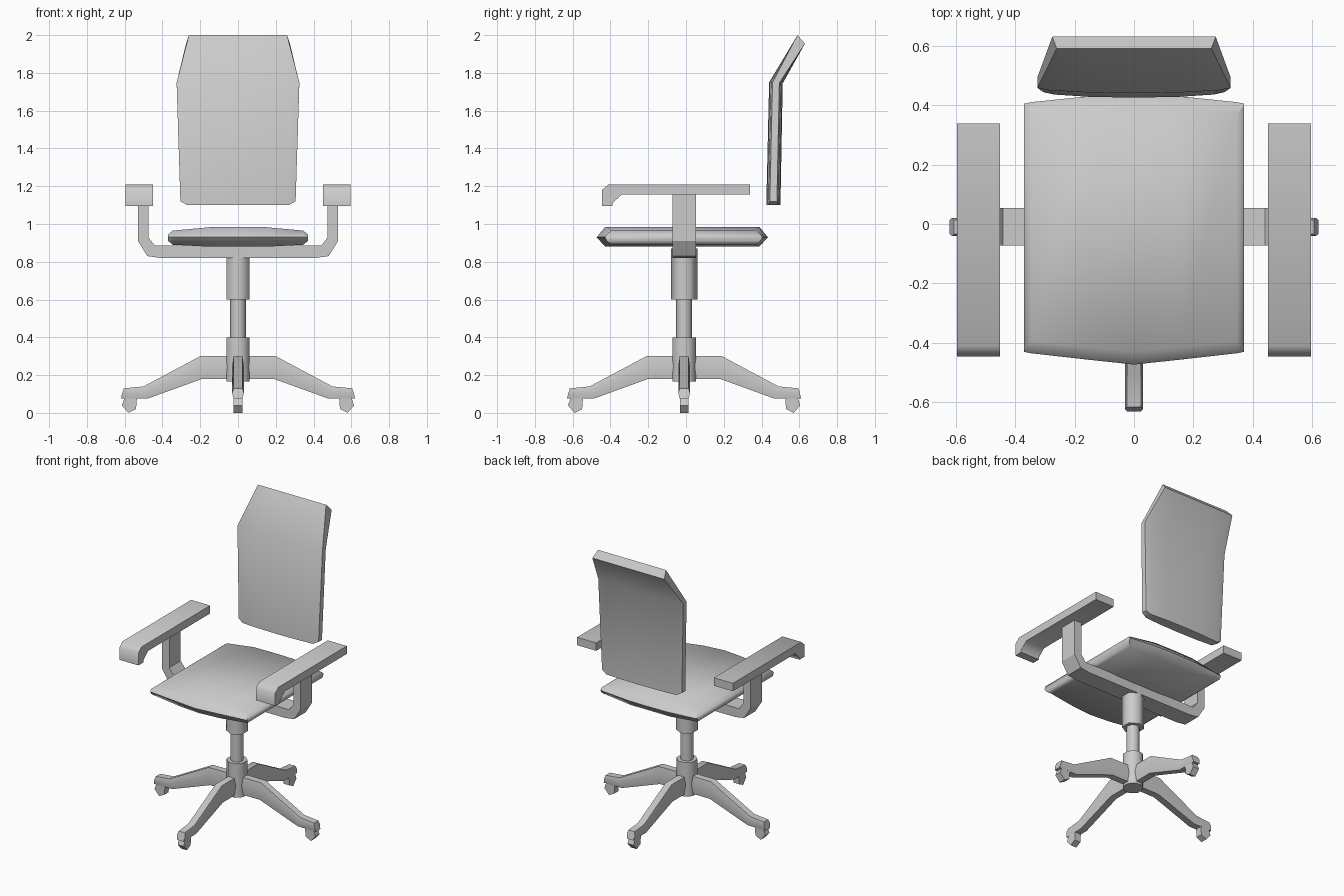
import bpy, bmesh, math
from mathutils import Matrix, Vector

if "Cube" in bpy.data.objects:
    bpy.data.objects.remove(bpy.data.objects["Cube"])

CY = -0.01  # column centre in y


def loft(name, rings, angle=50, matrix=None):
    """Bridge equal-length rings of points and cap both ends."""
    bm = bmesh.new()
    vs = [[bm.verts.new(p) for p in r] for r in rings]
    n = len(rings[0])
    for a, b in zip(vs, vs[1:]):
        for i in range(n):
            j = (i + 1) % n
            bm.faces.new((a[i], a[j], b[j], b[i]))
    bm.faces.new(vs[0][::-1])
    bm.faces.new(vs[-1])
    if matrix:
        bm.transform(matrix)
    bmesh.ops.recalc_face_normals(bm, faces=bm.faces)
    me = bpy.data.meshes.new(name)
    bm.to_mesh(me)
    bm.free()
    me.polygons.foreach_set("use_smooth", [True] * len(me.polygons))
    me.set_sharp_from_angle(angle=math.radians(angle))
    ob = bpy.data.objects.new(name, me)
    bpy.context.collection.objects.link(ob)
    return ob


def column(name, radius, z0, z1, sides, turn):
    ring = [(radius * math.cos(turn + i * math.tau / sides),
             CY + radius * math.sin(turn + i * math.tau / sides)) for i in range(sides)]
    loft(name, [[(x, y, z) for x, y in ring] for z in (z0, z1)], 65)


# Central column
column("base_hub", 0.067, 0.165, 0.40, 8, math.pi / 8)
column("gas_lift", 0.042, 0.36, 0.62, 8, 0)
column("seat_column", 0.07, 0.60, 0.87, 6, math.pi / 2)

# Four base legs with casters
leg_stations = [  # bottom radius, bottom z, top radius, top z
    (0.02, 0.18, 0.02, 0.30), (0.19, 0.18, 0.20, 0.30),
    (0.48, 0.075, 0.50, 0.14), (0.62, 0.075, 0.605, 0.13)]
caster = [(0.535, 0.08), (0.60, 0.08), (0.615, 0.04), (0.58, 0.0), (0.54, 0.02)]
for k in range(4):
    m = Matrix.Translation((0, CY, 0)) @ Matrix.Rotation(k * math.pi / 2, 4, 'Z')
    w = 0.031
    rings = []
    for rb, zb, rt, zt in leg_stations:
        rm, zm = (rb + rt) / 2, zb * 0.45 + zt * 0.55
        rings.append([(rb, -0.75 * w, zb), (rb, 0.75 * w, zb), (rm, w, zm),
                      (rt, 0.75 * w, zt), (rt, -0.75 * w, zt), (rm, -w, zm)])
    loft(f"base_leg_{k + 1}", rings, 60, m)
    loft(f"caster_{k + 1}", [[(r, y, z) for r, z in caster] for y in (-0.023, 0.023)], 30, m)

# U-shaped arm support
outer = [(0.41, 0.82), (0.48, 0.83), (0.53, 0.91), (0.53, 1.17)]
inner = [(0.475, 1.17), (0.475, 0.93), (0.44, 0.885), (0.41, 0.885)]
half = outer + inner
profile = half + [(-x, z) for x, z in reversed(half)]
loft("arm_support", [[(x, y, z) for x, z in profile] for y in (-0.072, 0.053)], 30)

# Arm rests with a drooping front
rest = [(-0.445, 1.095), (-0.445, 1.18), (-0.41, 1.21), (0.338, 1.21),
        (0.338, 1.155), (-0.34, 1.155), (-0.39, 1.11), (-0.39, 1.095)]
for side, label in ((-1, "left"), (1, "right")):
    loft(f"arm_rest_{label}",
         [[(side * x, y, z) for y, z in rest] for x in (0.45, 0.595)], 60)

# Seat cushion: hexagonal sections across the width
seat_half = [  # x, front y, back y, bottom z, top z, edge inset
    (0.37, -0.43, 0.405, 0.91, 0.945, 0.01), (0.345, -0.435, 0.41, 0.89, 0.965, 0.04),
    (0.15, -0.457, 0.43, 0.88, 0.983, 0.042), (0.0, -0.473, 0.433, 0.88, 0.985, 0.045)]
stations = [(-s[0], *s[1:]) for s in seat_half] + seat_half[-2::-1]
loft("seat", [[(x, f, 0.93), (x, f + i, t), (x, b - i, t),
               (x, b, 0.93), (x, b - i, l), (x, f + i, l)]
              for x, f, b, l, t, i in stations], 60)

# Backrest: bent slab, thinner toward its sides
back = [(0.425, 1.10, 0.305), (0.44, 1.75, 0.325), (0.59, 2.0, 0.26),
        (0.63, 1.955, 0.275), (0.512, 1.745, 0.325), (0.50, 1.10, 0.305)]
rings = []
for t, thick, lift in ((-1, 0.5, 0.02), (-0.88, 0.72, 0), (-0.5, 0.92, 0), (0, 1, 0),
                       (0.5, 0.92, 0), (0.88, 0.72, 0), (1, 0.5, 0.02)):
    ring = []
    for i, (y, z, hw) in enumerate(back):
        p, q = Vector((y, z)), Vector(back[5 - i][:2])
        c = (p + q) / 2 + (p - q) / 2 * thick
        if i in (2, 3):  # keep the top edge level
            c = p
        ring.append((t * hw, c.x, c.y + (lift if i in (0, 5) else 0)))
    rings.append(ring)
loft("backrest", rings, 60)
